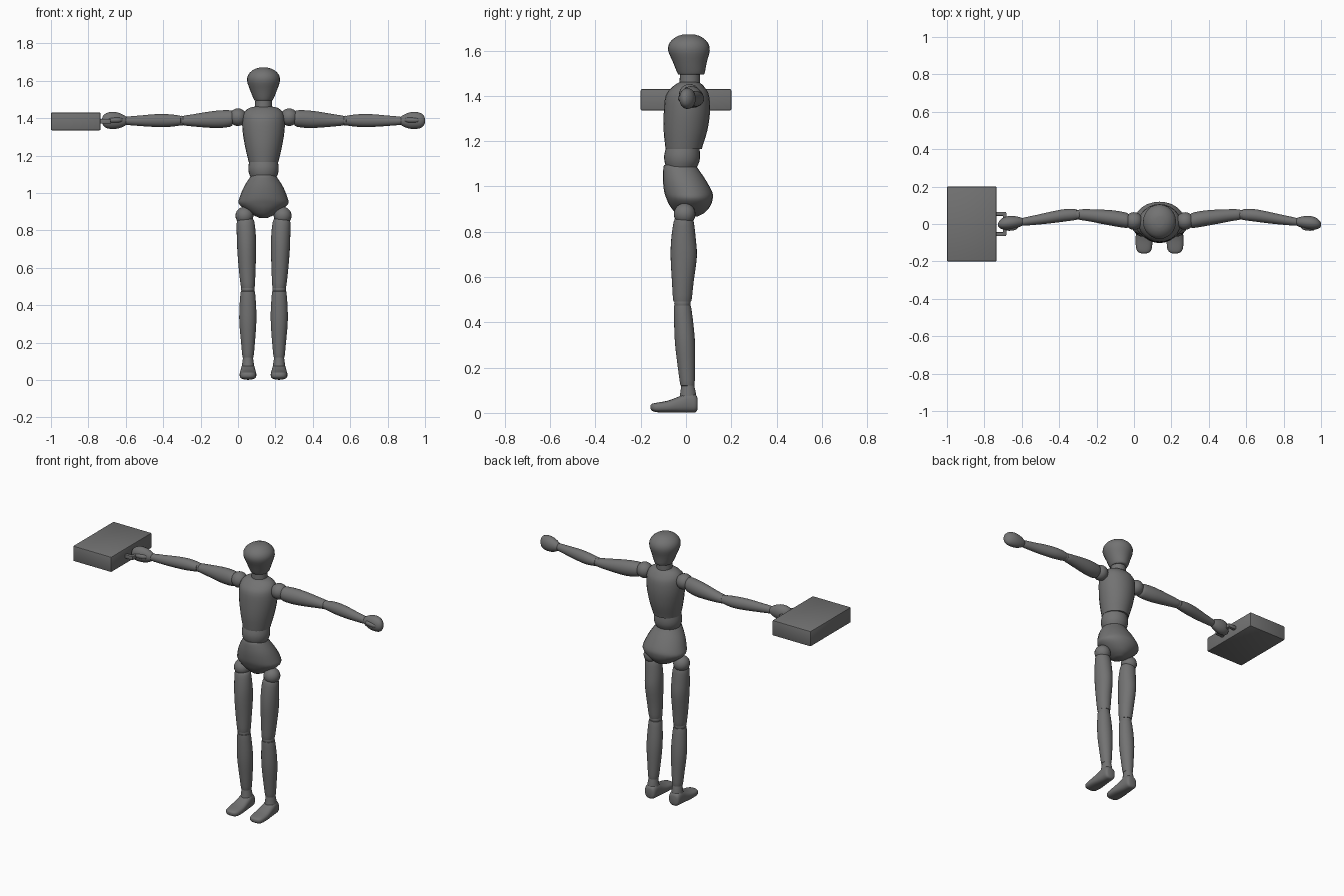
import bpy, bmesh, math

CX = 0.1365   # centre line of the mannequin
N = 24

grey = bpy.data.materials.new("dark grey")
grey.diffuse_color = (0.17, 0.17, 0.17, 1)


def finish(name, bm, angle=38):
    bmesh.ops.recalc_face_normals(bm, faces=bm.faces)
    me = bpy.data.meshes.new(name)
    bm.to_mesh(me)
    bm.free()
    ob = bpy.data.objects.new(name, me)
    bpy.context.collection.objects.link(ob)
    me.materials.append(grey)
    bpy.ops.object.select_all(action='DESELECT')
    ob.select_set(True)
    bpy.context.view_layer.objects.active = ob
    bpy.ops.object.shade_smooth_by_angle(angle=math.radians(angle))
    return ob


def spline(rows, sub=3):
    """Catmull-Rom smoothing of the section list."""
    out = []
    for i in range(len(rows) - 1):
        p0, p1 = rows[max(i - 1, 0)], rows[i]
        p2, p3 = rows[i + 1], rows[min(i + 2, len(rows) - 1)]
        for k in range(sub):
            t = k / sub
            out.append([0.5 * (2 * b + (c - a) * t + (2 * a - 5 * b + 4 * c - d) * t * t
                               + (3 * b - a - 3 * c + d) * t ** 3)
                        for a, b, c, d in zip(p0, p1, p2, p3)])
    return out + [list(rows[-1])]


def loft(name, rows, axis='z', side=1, power=1.0, sub=3):
    """Rows are (position on axis, centre a, centre b, radius a, radius b)."""
    bm = bmesh.new()
    rings = []
    for t, a, b, ra, rb in spline(rows, sub):
        ring = []
        for k in range(N):
            c, s = math.cos(2 * math.pi * k / N), math.sin(2 * math.pi * k / N)
            u = a + ra * math.copysign(abs(c) ** power, c)
            v = b + rb * math.copysign(abs(s) ** power, s)
            x, y, z = {'z': (u, v, t), 'x': (t, u, v), 'y': (u, t, v)}[axis]
            ring.append(bm.verts.new((CX + side * x, y, z)))
        rings.append(ring)
    for r, q in zip(rings, rings[1:]):
        for k in range(N):
            bm.faces.new((r[k], r[(k + 1) % N], q[(k + 1) % N], q[k]))
    bm.faces.new(rings[0])
    bm.faces.new(rings[-1])
    return finish(name, bm)


def ball(name, x, y, z, r, side=1):
    bm = bmesh.new()
    bmesh.ops.create_uvsphere(bm, u_segments=20, v_segments=12, radius=r)
    bmesh.ops.translate(bm, verts=bm.verts, vec=(CX + side * x, y, z))
    return finish(name, bm)


def box(name, lo, hi, bevel=0.0):
    bm = bmesh.new()
    bmesh.ops.create_cube(bm, size=1)
    for v in bm.verts:
        v.co = [l + (h - l) * (c + 0.5) for l, h, c in zip(lo, hi, v.co)]
    if bevel:
        bmesh.ops.bevel(bm, geom=bm.edges[:], offset=bevel, segments=2, affect='EDGES', profile=0.5)
    return finish(name, bm, 30)


# head, neck and trunk
loft("head", [(1.493, 0, .022, .046, .054), (1.503, 0, .022, .053, .061), (1.55, 0, .017, .072, .075),
              (1.60, 0, .013, .088, .092), (1.635, 0, .012, .080, .084), (1.66, 0, .012, .052, .056),
              (1.67, 0, .012, .022, .028)])
loft("neck", [(1.43, 0, .016, .046, .045), (1.50, 0, .018, .044, .045)])
loft("chest", [(1.165, 0, -.010, .079, .080), (1.18, 0, -.009, .083, .083), (1.25, 0, -.002, .099, .097),
               (1.33, 0, .004, .112, .102), (1.40, 0, .006, .113, .096), (1.435, 0, .010, .100, .074),
               (1.455, 0, .013, .075, .052), (1.462, 0, .013, .045, .035)])
loft("belly", [(1.085, 0, -.020, .070, .068), (1.11, 0, -.018, .079, .077), (1.14, 0, -.017, .081, .079),
               (1.18, 0, -.014, .074, .072)])
loft("hips", [(1.095, 0, -.026, .062, .070), (1.08, 0, -.024, .075, .076), (1.03, 0, -.008, .106, .094),
              (.975, 0, .010, .128, .106), (.945, 0, .016, .133, .102), (.915, 0, .018, .105, .090),
              (.885, 0, .018, .062, .066), (.867, 0, .016, .022, .035)])

for label, s in (("left", 1), ("right", -1)):
    # legs
    ball(label + "_hip_joint", .102, -.006, .878, .048, s)
    loft(label + "_thigh", [(.865, .097, -.009, .036, .032), (.845, .096, -.010, .047, .044),
                            (.77, .092, -.011, .051, .054), (.69, .090, -.010, .050, .058),
                            (.58, .087, -.014, .044, .048), (.50, .084, -.016, .037, .041),
                            (.492, .084, -.016, .032, .036)], side=s)
    ball(label + "_knee_joint", .084, -.016, .485, .036, s)
    loft(label + "_calf", [(.475, .084, -.016, .034, .034), (.465, .084, -.015, .039, .038),
                           (.38, .084, -.009, .045, .043), (.30, .084, -.004, .045, .044),
                           (.20, .083, .002, .037, .038), (.128, .083, .006, .030, .032),
                           (.12, .083, .006, .025, .027)], side=s)
    loft(label + "_ankle", [(.05, .083, .008, .036, .040), (.09, .083, .009, .031, .034),
                            (.13, .083, .007, .025, .027)], side=s)
    loft(label + "_foot", [(.051, .083, .040, .022, .025), (.042, .083, .042, .034, .039),
                           (.01, .083, .046, .038, .045), (-.03, .083, .037, .041, .036),
                           (-.08, .083, .028, .045, .026), (-.13, .083, .024, .042, .021),
                           (-.150, .083, .025, .030, .015), (-.157, .083, .026, .014, .007)],
         'y', s, .75)
    # arms
    ball(label + "_shoulder_joint", .137, .016, 1.405, .047, s)
    loft(label + "_upper_arm", [(.165, .018, 1.400, .034, .036), (.18, .020, 1.398, .041, .044),
                                (.24, .030, 1.394, .042, .047), (.31, .039, 1.391, .038, .041),
                                (.38, .047, 1.388, .032, .032), (.425, .050, 1.387, .028, .026),
                                (.432, .050, 1.387, .022, .021)], 'x', s)
    ball(label + "_elbow_joint", .437, .050, 1.387, .026, s)
    loft(label + "_forearm", [(.442, .050, 1.387, .024, .022), (.45, .050, 1.387, .029, .027),
                              (.51, .046, 1.387, .033, .034), (.58, .035, 1.387, .031, .034),
                              (.66, .022, 1.386, .026, .028), (.73, .012, 1.386, .021, .022),
                              (.737, .011, 1.386, .016, .017)], 'x', s)
    # closed hand with thumb
    loft(label + "_hand", [(.728, .012, 1.386, .016, .017), (.745, .011, 1.386, .025, .029),
                           (.775, .009, 1.387, .033, .042), (.81, .006, 1.388, .036, .046),
                           (.84, .002, 1.387, .030, .040), (.857, -.002, 1.387, .018, .026),
                           (.8635, -.004, 1.387, .007, .010)], 'x', s)
    loft(label + "_thumb", [(.752, -.012, 1.390, .004, .006), (.772, -.020, 1.390, .012, .013),
                            (.815, -.025, 1.389, .011, .012), (.838, -.022, 1.388, .004, .005)], 'x', s)

# briefcase held in the right hand
box("briefcase", (-1, -.2, 1.335), (-.735, .2, 1.43), .006)
for y, label in ((-.054, "front"), (.054, "back")):
    box("handle_post_" + label, (-.74, y - .010, 1.371), (-.684, y + .010, 1.395), .003)
box("handle_bar", (-.70, -.060, 1.371), (-.682, .060, 1.395), .003)
